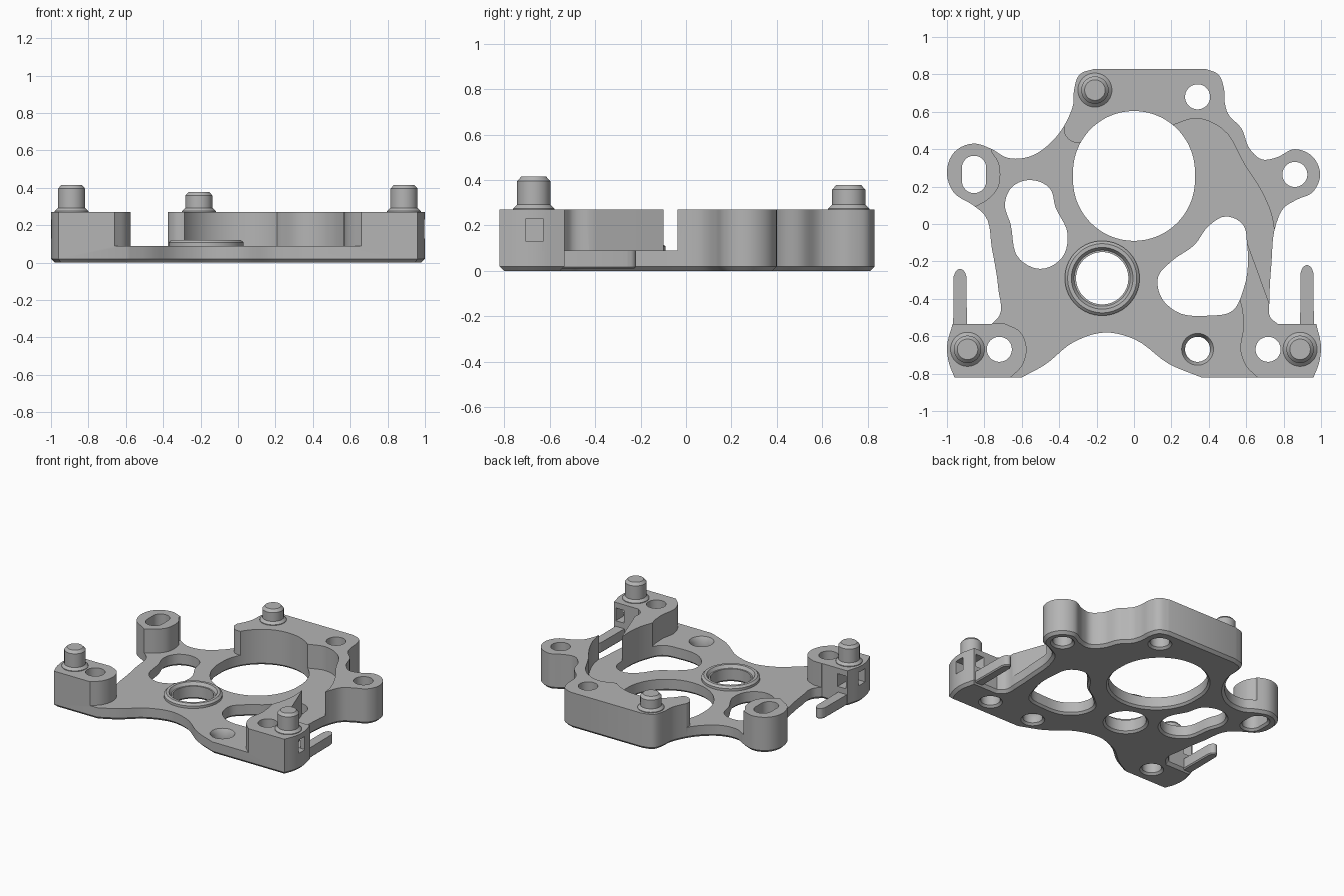
import bpy, bmesh, math
from mathutils import Vector

if "Cube" in bpy.data.objects:
    bpy.data.objects.remove(bpy.data.objects["Cube"])

PLATE, TOP, OVER, UNDER = .09, .27, .5, -.1

grey = bpy.data.materials.new("plain grey")
grey.use_nodes = True
grey.diffuse_color = (.46, .46, .46, 1)
grey.node_tree.nodes["Principled BSDF"].inputs["Base Color"].default_value = grey.diffuse_color


def smooth_loop(points, steps=5):
    """Closed curve through the points; a third value marks a sharp corner."""
    pos = [Vector(p[:2]) for p in points]
    count = len(pos)

    def tangent(i, outgoing):
        before = pos[i] - pos[i - 1]
        after = pos[(i + 1) % count] - pos[i]
        if len(points[i]) > 2:
            return (after if outgoing else before).normalized()
        return (before.normalized() * after.length + after.normalized() * before.length).normalized()

    loop = []
    for i in range(count):
        j = (i + 1) % count
        a, b = pos[i], pos[j]
        length = (b - a).length
        ta, tb = tangent(i, True) * length, tangent(j, False) * length
        straight = len(points[i]) > 2 and len(points[j]) > 2
        for k in range(1 if straight else steps):
            t = k / steps
            s = 1 - t
            loop.append(a * (s * s * (1 + 2 * t)) + b * (t * t * (3 - 2 * t))
                        + ta * (t * s * s) - tb * (t * t * s))
    return loop


def circle(x, y, radius, half_slot=0, sides=48):
    """Circle, or a slot stretched along y."""
    loop = []
    for i in range(sides):
        a = 2 * math.pi * (i + .5) / sides
        shift = math.copysign(half_slot, math.sin(a))
        loop.append(Vector((x + radius * math.cos(a), y + radius * math.sin(a) + shift)))
    return loop


def rectangle(x0, x1, y0, y1):
    return [Vector(p) for p in ((x0, y0), (x1, y0), (x1, y1), (x0, y1))]


def grow(loop, amount):
    """Offset a counter-clockwise loop outwards."""
    out = []
    for i, p in enumerate(loop):
        a = (p - loop[i - 1]).normalized()
        b = (loop[(i + 1) % len(loop)] - p).normalized()
        na, nb = Vector((a.y, -a.x)), Vector((b.y, -b.x))
        out.append(p + (na + nb) * (amount / max(.4, 1 + na.dot(nb))))
    return out


def prism(name, loop, levels):
    """Stack the loop at (height, offset) levels and cap both ends."""
    area = sum(loop[i - 1].cross(p) for i, p in enumerate(loop))
    if area < 0:
        loop = loop[::-1]
    bm = bmesh.new()
    rings = [[bm.verts.new((p.x, p.y, z)) for p in (grow(loop, off) if off else loop)]
             for z, off in levels]
    bm.faces.new(rings[0][::-1])
    bm.faces.new(rings[-1])
    for low, high in zip(rings, rings[1:]):
        for i in range(len(loop)):
            bm.faces.new((low[i - 1], low[i], high[i], high[i - 1]))
    mesh = bpy.data.meshes.new(name)
    bm.to_mesh(mesh)
    bm.free()
    mesh.materials.append(grey)
    obj = bpy.data.objects.new(name, mesh)
    bpy.context.collection.objects.link(obj)
    return obj


def combine(target, tool, operation="DIFFERENCE"):
    tool.hide_render = True
    mod = target.modifiers.new("combine", "BOOLEAN")
    mod.operation, mod.solver, mod.object = operation, "EXACT", tool
    bpy.context.view_layer.objects.active = target
    bpy.ops.object.modifier_apply(modifier=mod.name)
    bpy.data.objects.remove(tool)


def finish(obj):
    bpy.ops.object.select_all(action="DESELECT")
    obj.select_set(True)
    bpy.context.view_layer.objects.active = obj
    bpy.ops.object.shade_smooth_by_angle(angle=math.radians(32))


# Outer silhouette of the bracket, full height with a bottom chamfer
outline = [
    (-.96, -.82, 1), (-.6, -.82, 1), (-.48, -.755), (-.32, -.63), (-.15, -.58), (0, -.615),
    (.19, -.75), (.36, -.82, 1), (.96, -.82, 1), (.99, -.74), (1, -.66), (.975, -.535, 1),
    (.77, -.535, 1), (.73, -.5), (.725, -.4), (.735, -.21), (.76, 0), (.8, .085), (.87, .13),
    (.955, .17), (.995, .265), (.955, .36), (.86, .4), (.76, .355), (.685, .345), (.62, .4),
    (.575, .51), (.5, .595), (.485, .65), (.48, .73), (.45, .8), (.38, .83, 1), (-.21, .83, 1),
    (-.29, .8), (-.32, .72), (-.325, .64), (-.355, .56), (-.45, .43), (-.56, .36), (-.68, .355),
    (-.76, .4), (-.86, .43), (-.96, .385), (-1, .285), (-.965, .17), (-.86, .1), (-.8, .05),
    (-.76, -.13), (-.725, -.35), (-.72, -.49), (-.76, -.535, 1), (-.97, -.535, 1),
    (-1, -.66), (-.99, -.74)]
bracket = prism("bracket_body", smooth_loop(outline), [(0, -.02), (.02, 0), (TOP, 0)])

# Low floor area, leaving the ears, back wall and front blocks standing
floor = [
    (-.66, -.95, 1), (.66, -.95, 1), (.66, -.82, 1), (.6, -.76), (.57, -.68), (.585, -.55),
    (.58, -.46, 1), (.55, -.35, 1), (.57, -.1, 1), (.605, -.1, 1), (.66, -.25), (.725, -.43, 1),
    (.87, -.44, 1), (.87, -.09, 1), (.755, -.08, 1), (.735, .05), (.69, .16), (.59, .32),
    (.47, .51), (.33, .565), (.21, .53, 1), (.1, .45, 1), (-.2, .42, 1), (-.27, .435, 1),
    (-.33, .44), (-.37, .48), (-.37, .56, 1), (-.42, .65, 1), (-.76, .5, 1), (-.76, .385, 1),
    (-.725, .33), (-.715, .265), (-.725, .2), (-.77, .14), (-.85, .09, 1), (-.88, .03, 1),
    (-.88, -.533, 1), (-.69, -.533, 1), (-.61, -.575), (-.575, -.66), (-.6, -.76), (-.66, -.82, 1)]
combine(bracket, prism("floor_cutter", smooth_loop(floor), [(PLATE, 0), (OVER, 0)]))

# Raised bearing collar
combine(bracket, prism("collar", circle(-.17, -.29, .2),
                       [(.05, 0), (.108, 0), (.122, -.015)]), "UNION")

# Through holes: large opening, two windows, slotted ear and screw holes
left_window = [(.49, .04), (.58, 0), (.605, -.11), (.585, -.35), (.525, -.465), (.4, -.49),
               (.22, -.465), (.14, -.38), (.13, -.28), (.2, -.2), (.325, -.11), (.4, -.01)]
right_window = [(-.555, .235), (-.45, .19), (-.42, .09), (-.355, -.055), (-.385, -.18),
                (-.5, -.24), (-.61, -.19), (-.66, 0), (-.69, .11), (-.65, .2)]
holes = [circle(0, .257, .326, .021, 96), smooth_loop(left_window), smooth_loop(right_window),
         circle(-.855, .265, .065, .035), circle(-.17, -.29, .14)]
holes += [circle(x, y, .067) for x, y in
          ((.34, .68), (.86, .265), (-.72, -.67), (.717, -.67), (.34, -.67))]
for hole in holes:
    combine(bracket, prism("hole_cutter", hole,
                           [(UNDER, .015), (0, .015), (.015, 0), (OVER, 0)]))

# Bearing seat and screw countersink
combine(bracket, prism("seat_cutter", circle(-.17, -.29, .15), [(.1, 0), (.122, .015), (.2, .015)]))
combine(bracket, prism("sink_cutter", circle(.34, -.67, .067), [(.06, 0), (PLATE, .018), (.2, .018)]))

# Tie pockets turning the corner inside each front block
for side in (-1, 1):
    flare = prism("pocket_cutter", rectangle(.89, 1.1, -.705, -.63), [(.13, 0), (.23, 0)])
    back = prism("pocket_cutter", rectangle(.89, .96, -.69, -.4), [(.132, 0), (.228, 0)])
    for tool in (flare, back):
        for v in tool.data.vertices:
            v.co.x *= side
        if side < 0:
            tool.data.flip_normals()
        combine(bracket, tool)
finish(bracket)

# Locating posts with flared feet and chamfered tips
for name, x, y, height in (("front_right_post", -.89, -.67, .415),
                           ("front_left_post", .888, -.67, .415),
                           ("back_post", -.209, .716, .378)):
    finish(prism(name, circle(x, y, .073),
                 [(TOP - .01, .018), (TOP + .005, .018), (TOP + .022, 0),
                  (height - .02, 0), (height, -.018)]))

# Spring fingers reaching back from the front blocks
for name, x, tip in (("right_finger", -.93, -.24), ("left_finger", .925, -.22)):
    shape = [(x - .037, -.56, 1), (x + .037, -.56, 1), (x + .034, tip - .04, 1), (x + .02, tip - .01),
             (x, tip), (x - .02, tip - .01), (x - .034, tip - .04, 1)]
    finish(prism(name, smooth_loop(shape), [(.01, -.008), (.018, 0), (PLATE, 0)]))
